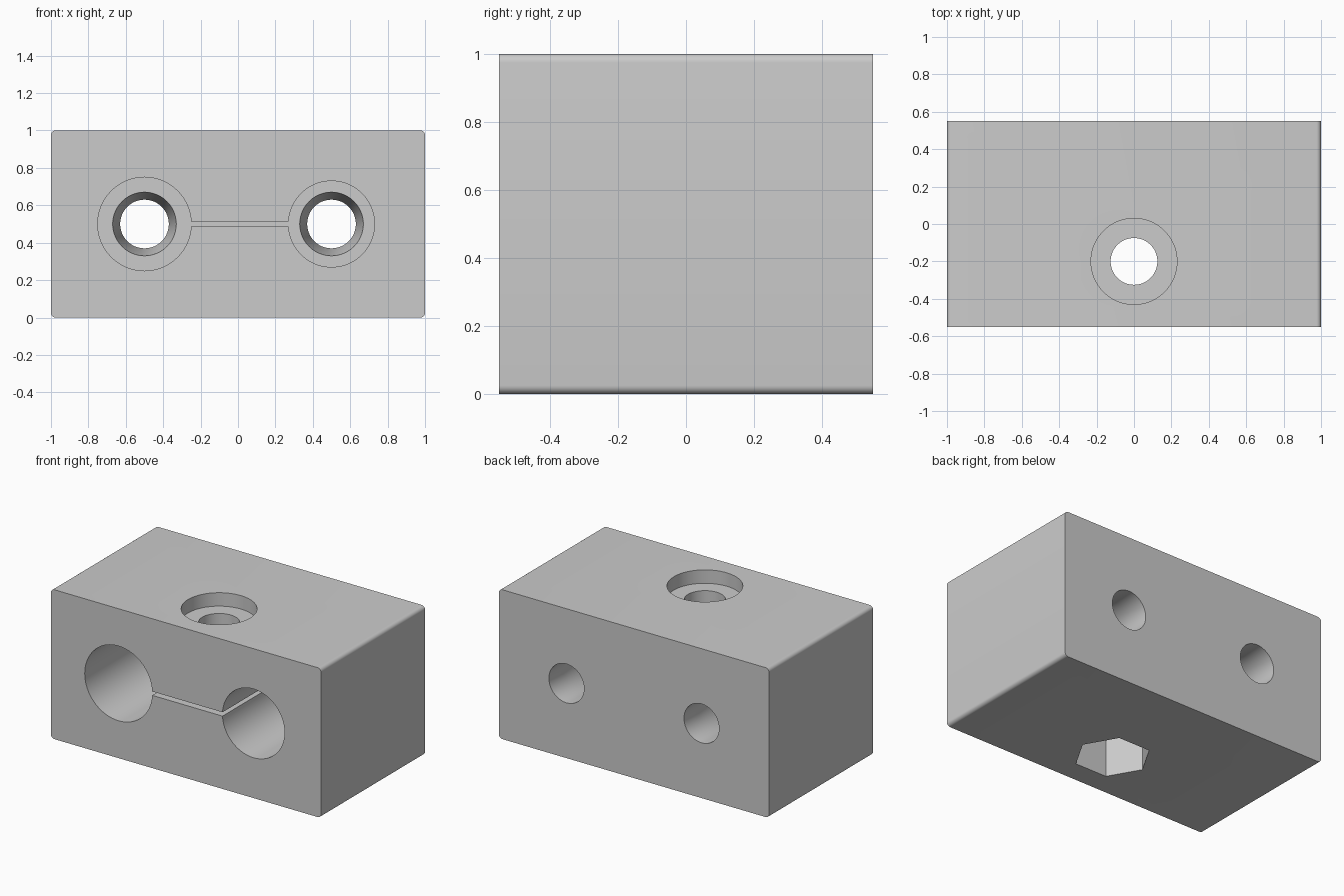
import bpy, bmesh, math
from mathutils import Matrix

if "Cube" in bpy.data.objects:
    bpy.data.objects.remove(bpy.data.objects["Cube"], do_unlink=True)

grey = bpy.data.materials.new("plain_grey")
grey.use_nodes = True
grey.diffuse_color = (0.6, 0.6, 0.6, 1)
grey.node_tree.nodes["Principled BSDF"].inputs["Base Color"].default_value = (0.6, 0.6, 0.6, 1)


def finish(name, bm):
    bmesh.ops.recalc_face_normals(bm, faces=bm.faces[:])
    mesh = bpy.data.meshes.new(name)
    bm.to_mesh(mesh)
    bm.free()
    obj = bpy.data.objects.new(name, mesh)
    bpy.context.collection.objects.link(obj)
    mesh.materials.append(grey)
    return obj


def box(name, low, high, radius=0):
    """Box between two corners, with optional rounding of the edges along y."""
    bm = bmesh.new()
    bmesh.ops.create_cube(bm, size=1)
    for v in bm.verts:
        v.co = [h if c > 0 else l for c, l, h in zip(v.co, low, high)]
    if radius:
        long_edges = [e for e in bm.edges
                      if abs(e.verts[0].co.y - e.verts[1].co.y) > 0.5]
        bmesh.ops.bevel(bm, geom=long_edges, offset=radius, segments=6,
                        profile=0.5, affect='EDGES')
    return finish(name, bm)


def turned(name, profile, matrix, sides=96):
    """Closed solid stacked from rings of (radius, height) about the local z axis."""
    bm = bmesh.new()
    rings = [[bm.verts.new((r * math.cos(i * math.tau / sides),
                            r * math.sin(i * math.tau / sides), h))
              for i in range(sides)] for r, h in profile]
    for a, b in zip(rings, rings[1:]):
        for i in range(sides):
            j = (i + 1) % sides
            bm.faces.new((a[i], a[j], b[j], b[i]))
    bm.faces.new(rings[0])
    bm.faces.new(rings[-1])
    bm.transform(matrix)
    return finish(name, bm)


# Main block
block = box("clamp_block", (-1, -0.55, 0), (1, 0.55, 1), radius=0.025)
cutters = []

# Two stepped, tapered bores running front to back
bore_end, taper_end = 0.195, 0.395
for name, x, radius in (("wide_bore", -0.5, 0.25), ("narrow_bore", 0.5, 0.23)):
    along_y = Matrix.Translation((x, 0, 0.5)) @ Matrix.Rotation(-math.pi / 2, 4, 'X')
    cutters.append(turned(name, [(radius, -0.7), (radius, bore_end), (0.17, bore_end),
                                 (0.13, taper_end), (0.13, 0.7)], along_y))

# Clamping slot joining the bores
cutters.append(box("slot", (-0.45, -0.7, 0.487), (0.45, 0.19, 0.513)))

# Bolt hole with round head recess above and hexagonal nut pocket below
bolt_axis = Matrix.Translation((0, -0.2, 0))
cutters.append(turned("bolt_hole", [(0.125, 0.2), (0.125, 0.91),
                                    (0.23, 0.91), (0.23, 1.2)], bolt_axis))
cutters.append(turned("nut_pocket", [(0.233, -0.2), (0.233, 0.3)], bolt_axis, sides=6))

# Cut everything out of the block
bpy.ops.object.select_all(action='DESELECT')
bpy.context.view_layer.objects.active = block
block.select_set(True)
for cutter in cutters:
    cutter.hide_render = True
    mod = block.modifiers.new(cutter.name, 'BOOLEAN')
    mod.operation = 'DIFFERENCE'
    mod.solver = 'EXACT'
    mod.object = cutter
    bpy.ops.object.modifier_apply(modifier=mod.name)
    bpy.data.objects.remove(cutter, do_unlink=True)

bpy.ops.object.shade_smooth_by_angle(angle=math.radians(30))
